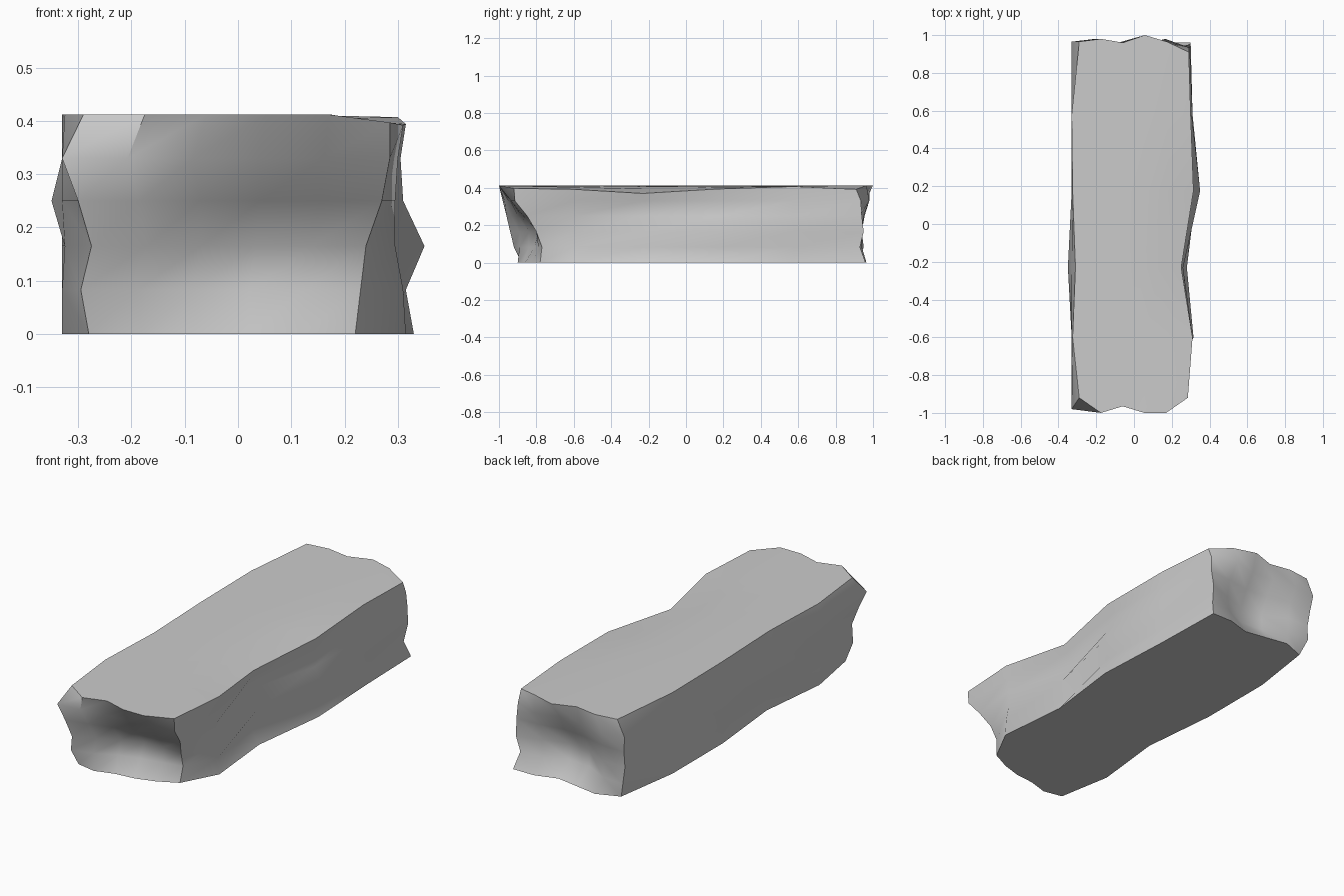
import bpy, bmesh, math

# Weathered stone block: outline offsets per height layer
LEVELS = [0.0, 0.083, 0.165, 0.25, 0.33, 0.412]
ROWS_Y = [0, -0.60, -0.23, 0.175, 0.58, 0]   # ends come from FRONT / BACK
N, K = 5, len(LEVELS) - 1

# y of front / back faces, columns left to right
FRONT = [[-.88, -.90, -.87, -.86, -.83, -.78],
         [-.92, -.89, -.84, -.81, -.79, -.77],
         [-.94, -.89, -.84, -.80, -.79, -.80],
         [-.96, -.935, -.90, -.88, -.87, -.85],
         [-.98, -.97, -.95, -.94, -.935, -.915],
         [-.92, -1.0, -.965, -1.0, -1.0, -.92]]
BACK = [[.92, .965, .945, .925, .96, .96],
        [.95, .94, .88, .87, .92, .93],
        [.94, .94, .88, .87, .91, .95],
        [.955, .95, .92, .91, .93, .94],
        [.965, .98, .96, .95, .98, .935],
        [.965, .98, .96, 1.0, .965, .91]]
# x of left / right faces, columns front to back
LEFT = [[-.28, -.33, -.29, -.33, -.33, -.28],
        [-.295, -.33, -.295, -.33, -.33, -.31],
        [-.275, -.325, -.325, -.33, -.33, -.315],
        [-.30, -.33, -.35, -.33, -.33, -.32],
        [-.33, -.33, -.33, -.33, -.33, -.33],
        [-.29, -.325, -.31, -.325, -.33, -.29]]
RIGHT = [[.22, .315, .28, .33, .31, .30],
         [.23, .31, .225, .315, .305, .28],
         [.24, .295, .26, .35, .31, .29],
         [.27, .295, .20, .31, .305, .295],
         [.285, .30, .235, .305, .30, .29],
         [.285, .31, .25, .315, .30, .29]]
TOP_EDGE_DROP = [.015, .02, .042, .018, .005, .02]


def lerp(a, b, t):
    return a + (b - a) * t


def point(i, j, k):
    t = i / N
    x = lerp(LEFT[k][j], RIGHT[k][j], t)
    y = FRONT[k][i] if j == 0 else BACK[k][i] if j == N else ROWS_Y[j]
    z = LEVELS[k]
    if k == K and (i == N or 0 < j < N):
        z -= TOP_EDGE_DROP[j] * t ** 4      # worn right shoulder
    return x, y, z


bm = bmesh.new()
verts = {}


def v(*key):
    if key not in verts:
        verts[key] = bm.verts.new(point(*key))
    return verts[key]


def patch(nu, nv, key):
    for a in range(nu):
        for b in range(nv):
            bm.faces.new([v(*key(a + da, b + db))
                          for da, db in ((0, 0), (1, 0), (1, 1), (0, 1))])


# Six sides of the block
for e in (0, N):
    patch(N, K, lambda a, b: (a, e, b))
    patch(N, K, lambda a, b: (e, a, b))
for e in (0, K):
    patch(N, N, lambda a, b: (a, b, e))
bmesh.ops.recalc_face_normals(bm, faces=bm.faces)

mesh = bpy.data.meshes.new("stone_block")
bm.to_mesh(mesh)
bm.free()
block = bpy.data.objects.new("stone_block", mesh)
bpy.context.collection.objects.link(block)

# Smooth sides with crisp corners
bpy.context.view_layer.objects.active = block
block.select_set(True)
bpy.ops.object.shade_smooth_by_angle(angle=math.radians(45))
